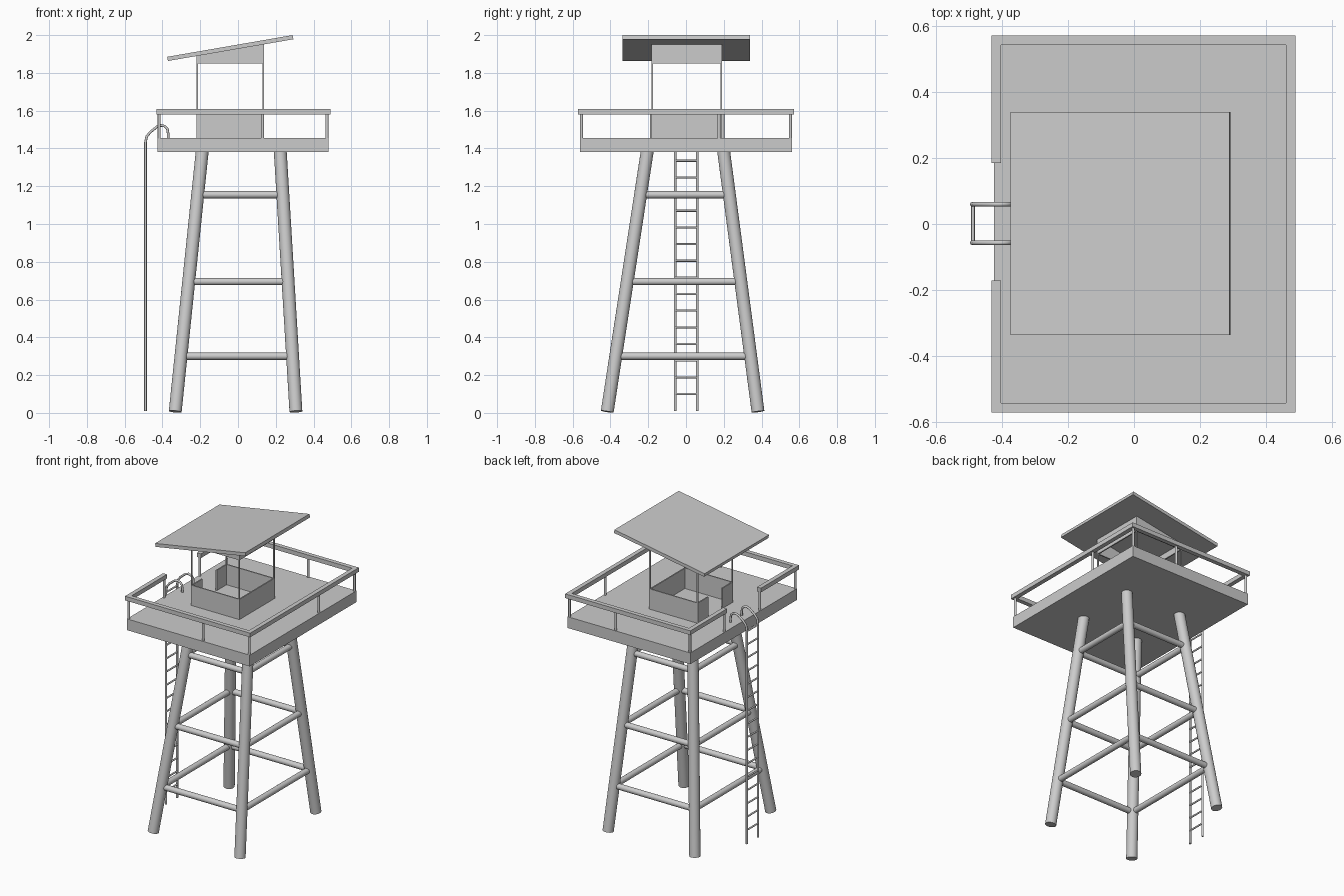
import bpy, bmesh, math
from mathutils import Vector

if "Cube" in bpy.data.objects:
    bpy.data.objects.remove(bpy.data.objects["Cube"])


def box(name, x0, x1, y0, y1, z0, z1):
    bpy.ops.mesh.primitive_cube_add(size=1, location=((x0+x1)/2, (y0+y1)/2, (z0+z1)/2))
    o = bpy.context.object
    o.name = name
    o.scale = (x1-x0, y1-y0, z1-z0)
    return o


def rod(name, a, b, r, sides=24):
    a, b = Vector(a), Vector(b)
    d = b - a
    bpy.ops.mesh.primitive_cylinder_add(vertices=sides, radius=r, depth=d.length, location=(a+b)/2)
    o = bpy.context.object
    o.name = name
    o.rotation_euler = d.to_track_quat('Z', 'Y').to_euler()
    bpy.ops.object.shade_smooth_by_angle(angle=math.radians(40))
    return o


def prism(name, profile, y0, y1):
    # extrude an (x, z) profile along y
    bm = bmesh.new()
    f = bm.faces.new([bm.verts.new((x, y0, z)) for x, z in profile])
    ext = bmesh.ops.extrude_face_region(bm, geom=[f])['geom']
    bmesh.ops.translate(bm, vec=(0, y1-y0, 0), verts=[v for v in ext if isinstance(v, bmesh.types.BMVert)])
    bmesh.ops.recalc_face_normals(bm, faces=bm.faces)
    me = bpy.data.meshes.new(name)
    bm.to_mesh(me)
    bm.free()
    o = bpy.data.objects.new(name, me)
    bpy.context.collection.objects.link(o)
    return o


# Splayed legs: position interpolated between foot and head
FOOT = {'x': (-0.333, 0.307), 'y': (-0.418, 0.382)}
HEAD = {'x': (-0.19, 0.224), 'y': (-0.206, 0.20)}


def leg_at(i, j, z):
    t = z / 1.38
    return Vector((FOOT['x'][i] + t*(HEAD['x'][i]-FOOT['x'][i]),
                   FOOT['y'][j] + t*(HEAD['y'][j]-FOOT['y'][j]), z))


for i in (0, 1):
    for j in (0, 1):
        rod("leg", leg_at(i, j, 0.007), leg_at(i, j, 1.385), 0.034, 32)

# Horizontal braces
for z in (0.30, 0.695, 1.155):
    for k in (0, 1):
        rod("brace_x", leg_at(0, k, z), leg_at(1, k, z), 0.019)
        rod("brace_y", leg_at(k, 0, z), leg_at(k, 1, z), 0.019)

# Deck
box("deck", -0.425, 0.48, -0.562, 0.562, 1.38, 1.455)

# Handrail with a gap at the ladder
X0, X1, Y, W = -0.432, 0.49, 0.572, 0.029
Z0, Z1 = 1.58, 1.608
GAP = (-0.172, 0.185)
box("handrail_front", X0, X1, -Y, -Y+W, Z0, Z1)
box("handrail_back", X0, X1, Y-W, Y, Z0, Z1)
box("handrail_right", X1-W, X1, -Y+W, Y-W, Z0, Z1)
box("handrail_left_a", X0, X0+W, -Y+W, GAP[0], Z0, Z1)
box("handrail_left_b", X0, X0+W, GAP[1], Y-W, Z0, Z1)

# Handrail posts
px0, px1, py = -0.417, 0.471, 0.553
for x, y in [(px0, -py), (px0, py), (px1, -py), (px1, py), (0.13, -py), (0.13, py),
             (px1, 0.175), (px0, GAP[0]-0.01), (px0, GAP[1]+0.01)]:
    rod("rail_post", (x, y, 1.45), (x, y, 1.585), 0.008, 16)

# Cabin lower walls with doorway on the ladder side
cx0, cx1, cy0, cy1, T = -0.22, 0.138, -0.182, 0.19, 0.008
wz0, wz1 = 1.45, 1.59
box("cabin_wall_front", cx0, cx1, cy0, cy0+T, wz0, wz1)
box("cabin_wall_back", cx0, cx1, cy1-T, cy1, wz0, wz1)
box("cabin_wall_right", cx1-T, cx1, cy0+T, cy1-T, wz0, wz1)
box("cabin_wall_left_a", cx0, cx0+T, cy0+T, -0.07, wz0, wz1)
box("cabin_wall_left_b", cx0, cx0+T, 0.08, cy1-T, wz0, wz1)

# Cabin corner posts
for x in (cx0, cx1-T):
    for y in (cy0, cy1-T):
        box("cabin_post", x, x+T, y, y+T, wz1, 1.86)

# Sloping upper panels under the roof
SL = math.tan(math.radians(9.9))


def under(x):
    return 1.865 + (x + 0.37)*SL + 0.003


def panel(name, x0, x1, y0, y1):
    prism(name, [(x0, 1.85), (x1, 1.85), (x1, under(x1)), (x0, under(x0))], y0, y1)


panel("upper_panel_front", cx0, cx1, cy0, cy0+T)
panel("upper_panel_back", cx0, cx1, cy1-T, cy1)
panel("upper_panel_left", cx0, cx0+T, cy0+T, cy1-T)
panel("upper_panel_right", cx1-T, cx1, cy0+T, cy1-T)

# Pitched roof slab
prism("roof", [(-0.371, 1.863), (0.293, 1.978), (0.289, 2.0), (-0.375, 1.885)], -0.337, 0.34)

# Ladder rails curving over the deck edge
LY = (-0.057, 0.06)
for y in LY:
    cu = bpy.data.curves.new("ladder_rail", 'CURVE')
    cu.dimensions = '3D'
    cu.bevel_depth = 0.007
    cu.bevel_resolution = 3
    cu.use_fill_caps = True
    path = [(-0.49, 0.01), (-0.49, 1.43), (-0.484, 1.462), (-0.465, 1.486), (-0.43, 1.514),
            (-0.408, 1.522), (-0.388, 1.518), (-0.374, 1.503), (-0.37, 1.48), (-0.37, 1.45)]
    sp = cu.splines.new('POLY')
    sp.points.add(len(path)-1)
    for p, (x, z) in zip(sp.points, path):
        p.co = (x, y, z, 1)
    o = bpy.data.objects.new("ladder_rail", cu)
    bpy.context.collection.objects.link(o)
    bpy.ops.object.select_all(action='DESELECT')
    o.select_set(True)
    bpy.context.view_layer.objects.active = o
    bpy.ops.object.convert(target='MESH')

# Ladder rungs
for n in range(16):
    z = 0.1 + n*0.0882
    rod("ladder_rung", (-0.488, LY[0], z), (-0.488, LY[1], z), 0.0055, 12)
